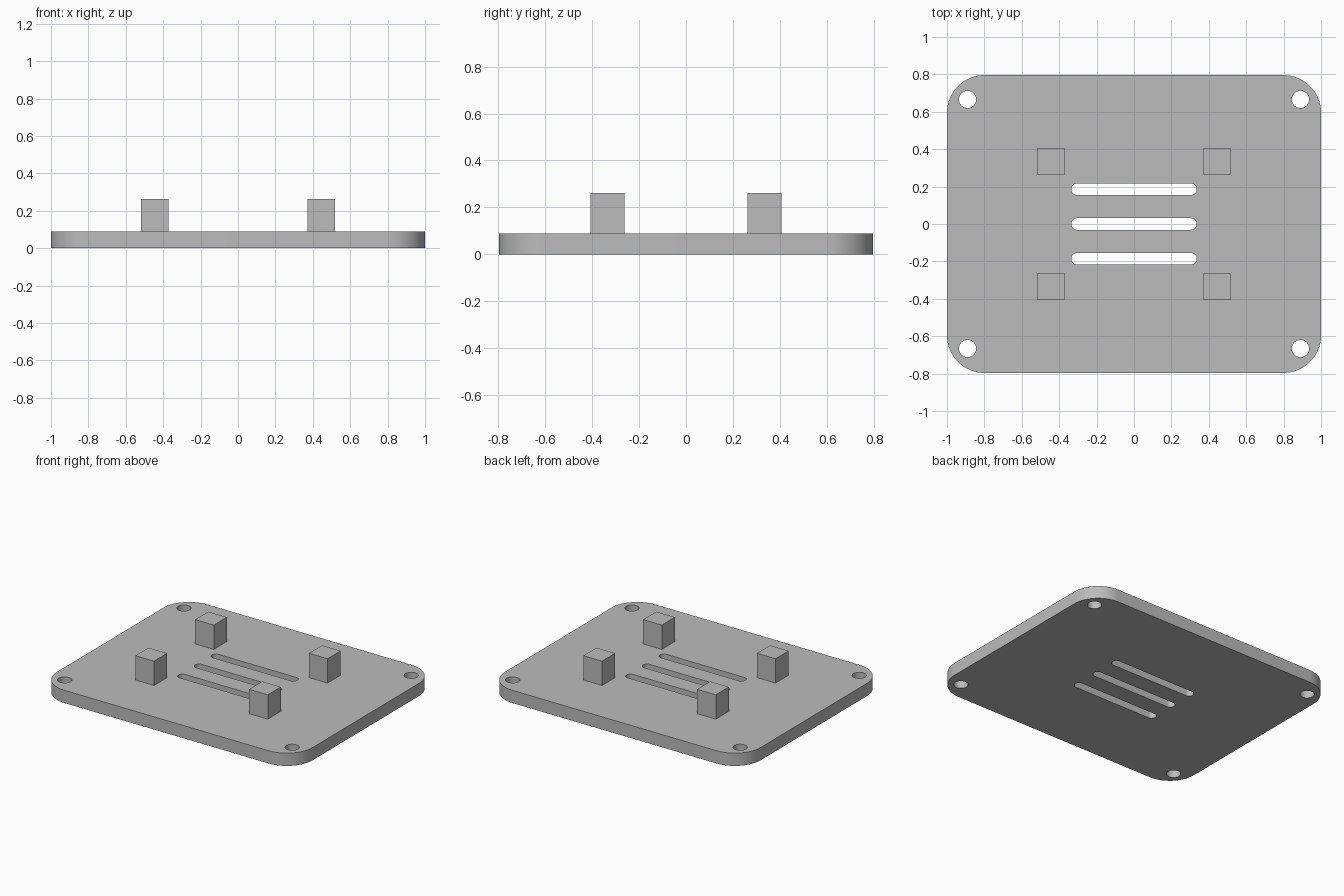
import bpy
import bmesh
from math import cos, sin, pi, radians

cube = bpy.data.objects.get("Cube")
if cube:
    bpy.data.objects.remove(cube, do_unlink=True)

PLATE_H = 0.09
POST_TOP = 0.262
POST_W = 0.146

grey = bpy.data.materials.new("plain grey")
grey.use_nodes = True
colour = (0.5, 0.5, 0.5, 1)
grey.diffuse_color = colour
grey.node_tree.nodes["Principled BSDF"].inputs["Base Color"].default_value = colour


def rounded_outline(cx, cy, hx, hy, r, steps):
    """Points of a rounded rectangle; a circle when hx = hy = r."""
    points = []
    for corner, (sx, sy) in enumerate([(1, 1), (-1, 1), (-1, -1), (1, -1)]):
        for i in range(steps + 1):
            a = (corner + i / steps) * pi / 2
            p = (cx + sx * (hx - r) + r * cos(a), cy + sy * (hy - r) + r * sin(a))
            if not points or abs(p[0] - points[-1][0]) + abs(p[1] - points[-1][1]) > 1e-5:
                points.append(p)
    first, last = points[0], points[-1]
    if abs(first[0] - last[0]) + abs(first[1] - last[1]) < 1e-5:
        points.pop()
    return points


# Base plate outline, screw holes and vent slots
outlines = [rounded_outline(0, 0, 1, 0.796, 0.2, 16)]
for sx in (-1, 1):
    for sy in (-1, 1):
        outlines.append(rounded_outline(sx * 0.89, sy * 0.666, 0.046, 0.046, 0.046, 8))
for row in (-1, 0, 1):
    outlines.append(rounded_outline(0, row * 0.186, 0.335, 0.031, 0.031, 8))

curve = bpy.data.curves.new("base_plate", "CURVE")
curve.dimensions = "2D"
curve.fill_mode = "BOTH"
curve.extrude = PLATE_H / 2
for outline in outlines:
    spline = curve.splines.new("POLY")
    spline.points.add(len(outline) - 1)
    for point, (x, y) in zip(spline.points, outline):
        point.co = (x, y, 0, 1)
    spline.use_cyclic_u = True
plate = bpy.data.objects.new("base_plate", curve)
bpy.context.collection.objects.link(plate)
plate.location.z = PLATE_H / 2

# Turn the plate into a clean, closed mesh
bpy.ops.object.select_all(action="DESELECT")
plate.select_set(True)
bpy.context.view_layer.objects.active = plate
bpy.ops.object.convert(target="MESH")
plate = bpy.context.view_layer.objects.active
bm = bmesh.new()
bm.from_mesh(plate.data)
bmesh.ops.remove_doubles(bm, verts=bm.verts, dist=1e-5)
bmesh.ops.recalc_face_normals(bm, faces=bm.faces)
bm.to_mesh(plate.data)
bm.free()
plate.data.materials.clear()
plate.data.materials.append(grey)
bpy.ops.object.shade_smooth_by_angle(angle=radians(35))

# Four square standoff posts
for side, sx in (("left", 1), ("right", -1)):
    for end, sy in (("front", -1), ("back", 1)):
        height = POST_TOP - PLATE_H
        bpy.ops.mesh.primitive_cube_add(
            size=1, location=(sx * 0.445, sy * 0.334, PLATE_H + height / 2))
        post = bpy.context.object
        post.name = f"{end}_{side}_post"
        post.scale = (POST_W, POST_W, height)
        post.data.materials.append(grey)
